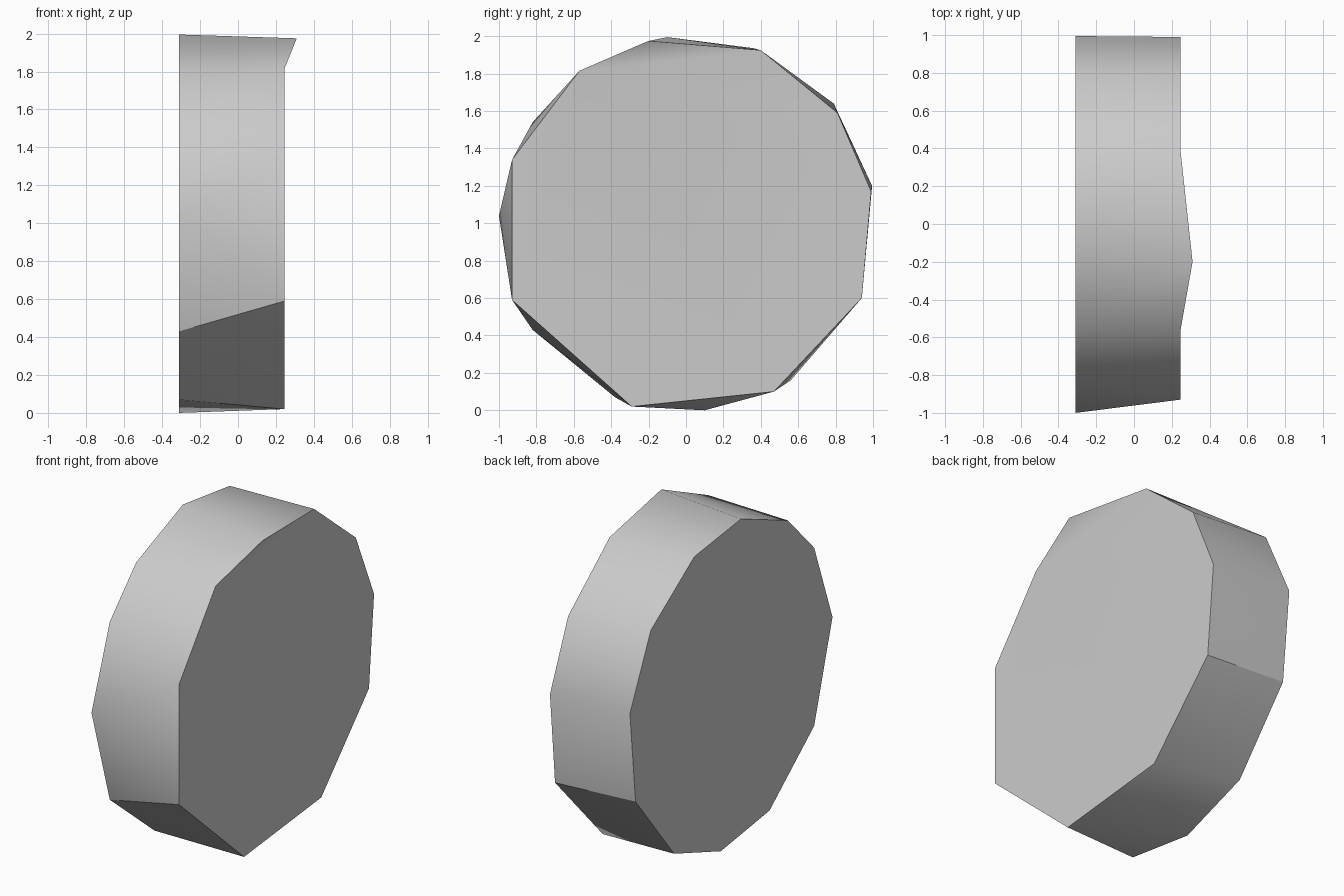
import bpy
import bmesh

cube = bpy.data.objects.get("Cube")
if cube:
    bpy.data.objects.remove(cube)

# Outlines as (y, z); the right end is coarser than the left end
RIGHT_X, LEFT_X = -0.31, 0.245
broad_outline = [(-0.1, 1.995), (0.36, 1.936), (0.79, 1.64), (0.995, 1.2),
                 (0.94, 0.63), (0.56, 0.16), (0.1, 0), (-0.38, 0.07),
                 (-0.82, 0.43), (-1, 1.04), (-0.82, 1.54), (-0.56, 1.81)]
coarse_outline = [(-0.2, 1.975), (0.4, 1.925), (0.81, 1.59), (0.99, 1.17),
                  (0.94, 0.6), (0.47, 0.1), (-0.29, 0.02), (-0.93, 0.59),
                  (-0.93, 1.34), (-0.57, 1.815)]

bm = bmesh.new()
broad = [bm.verts.new((RIGHT_X, y, z)) for y, z in broad_outline]
coarse = [bm.verts.new((LEFT_X, y, z)) for y, z in coarse_outline]

# Rim: skin the two outlines, then drop the skinned ends
bmesh.ops.convex_hull(bm, input=bm.verts[:])
bm.normal_update()
ends = [f for f in bm.faces if abs(f.normal.x) > 0.9]
bmesh.ops.delete(bm, geom=ends, context='FACES_ONLY')
inner = [e for e in bm.edges if not e.link_faces]
bmesh.ops.delete(bm, geom=inner, context='EDGES')

# Flat ends, with one raised corner folded out of the coarse end
bm.faces.new(broad)
bm.faces.new(coarse[1:])
bm.faces.new((coarse[0], coarse[1], coarse[-1]))
coarse[0].co.x = 0.31
bmesh.ops.recalc_face_normals(bm, faces=bm.faces[:])

mesh = bpy.data.meshes.new("faceted_disc")
bm.to_mesh(mesh)
bm.free()
disc = bpy.data.objects.new("faceted_disc", mesh)
bpy.context.collection.objects.link(disc)

# Single grey material
grey = bpy.data.materials.new("light_grey")
grey.use_nodes = True
colour = (0.6, 0.6, 0.6, 1)
grey.diffuse_color = colour
grey.node_tree.nodes["Principled BSDF"].inputs["Base Color"].default_value = colour
mesh.materials.append(grey)

# Smooth rim with sharp ends
bpy.ops.object.select_all(action='DESELECT')
disc.select_set(True)
bpy.context.view_layer.objects.active = disc
bpy.ops.object.shade_smooth_by_angle(angle=0.5236)
